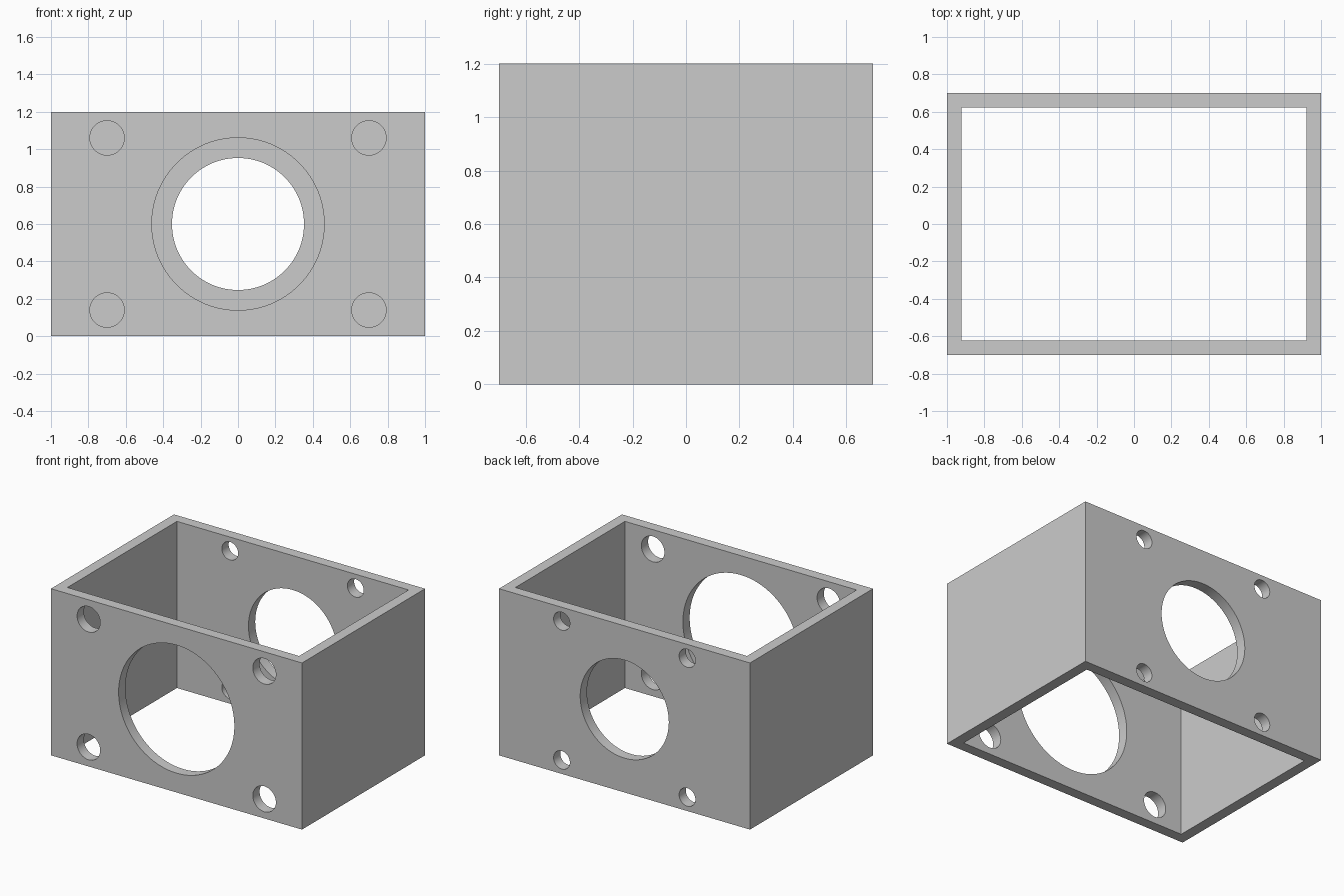
import bpy
from math import radians, pi

if "Cube" in bpy.data.objects:
    bpy.data.objects.remove(bpy.data.objects["Cube"])

W, D, H = 2.0, 1.4, 1.2
WALL = 0.077


def box(name, size, z):
    bpy.ops.mesh.primitive_cube_add(size=1, location=(0, 0, z))
    ob = bpy.context.object
    ob.name = name
    ob.scale = size
    bpy.ops.object.transform_apply(location=True, rotation=False, scale=True)
    return ob


def cut(target, cutter):
    mod = target.modifiers.new("cut", 'BOOLEAN')
    mod.operation = 'DIFFERENCE'
    mod.solver = 'EXACT'
    mod.object = cutter
    bpy.context.view_layer.objects.active = target
    bpy.ops.object.modifier_apply(modifier=mod.name)
    bpy.data.objects.remove(cutter, do_unlink=True)


def drill(target, x, z, side, radius, segments):
    # side -1 pierces the front wall, +1 the back wall
    bpy.ops.mesh.primitive_cylinder_add(
        vertices=segments, radius=radius, depth=0.3,
        location=(x, side * (D - WALL) / 2, z), rotation=(pi / 2, 0, 0))
    cut(target, bpy.context.object)


# Open rectangular tube
housing = box("housing", (W, D, H), H / 2)
cut(housing, box("cavity", (W - 2 * WALL, D - 2 * WALL, H * 2), H / 2))

# Each wall: large port plus four bolt holes (side, port r, bolt r, dx, dz)
for side, port, bolt, dx, dz in ((-1, 0.461, 0.092, 0.70, 0.46),
                                 (1, 0.353, 0.065, 0.50, 0.50)):
    drill(housing, 0, H / 2, side, port, 96)
    for sx in (-1, 1):
        for sz in (-1, 1):
            drill(housing, sx * dx, H / 2 + sz * dz, side, bolt, 48)

# Smooth hole walls, crisp edges
bpy.ops.object.select_all(action='DESELECT')
housing.select_set(True)
bpy.context.view_layer.objects.active = housing
bpy.ops.object.shade_smooth_by_angle(angle=radians(30))
